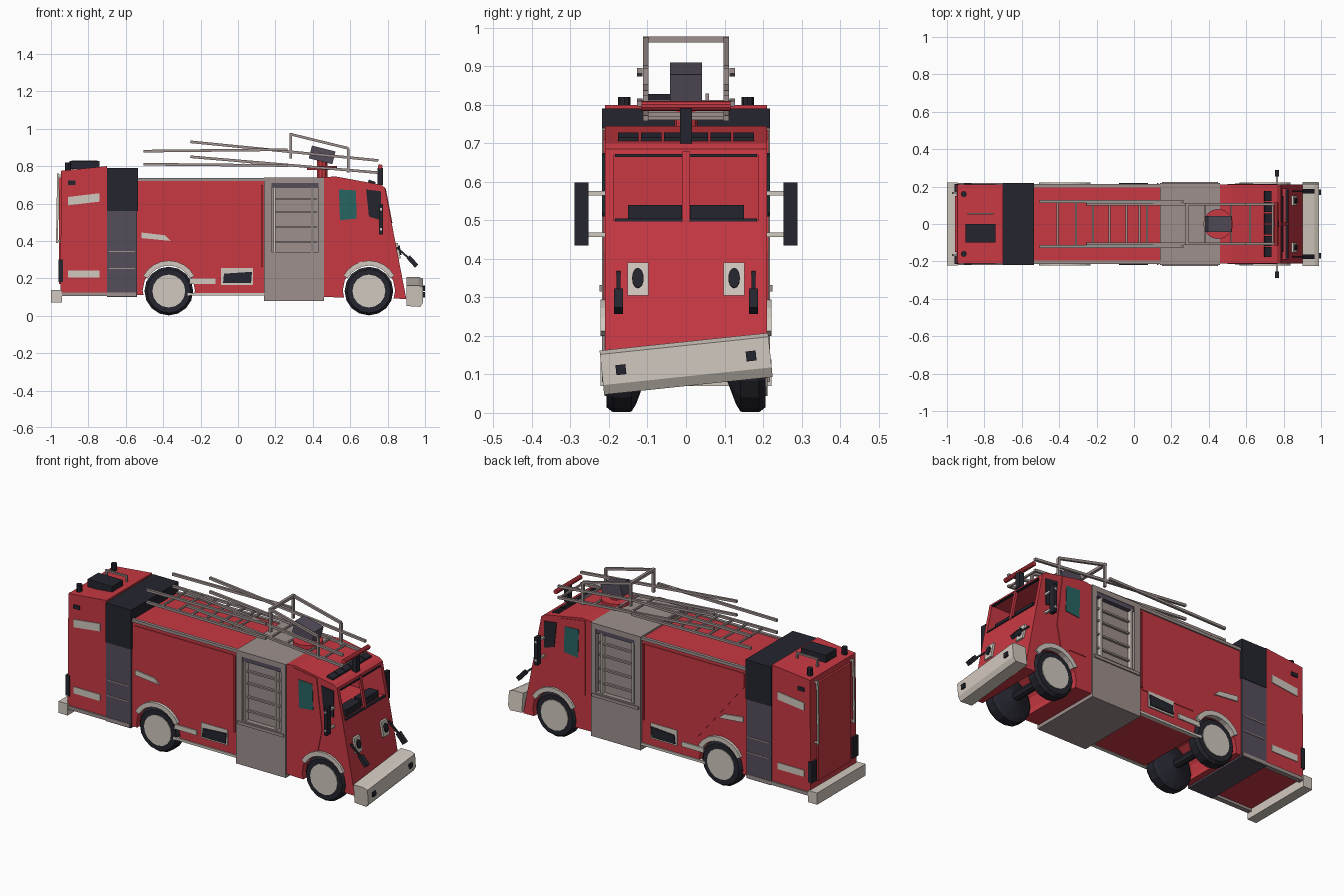
import bpy, bmesh, math
from mathutils import Vector

def mat(name, r, g, b):
    m = bpy.data.materials.new(name)
    m.diffuse_color = (r, g, b, 1)
    return m

RED = mat("red", 0.58, 0.04, 0.055)
DARK = mat("dark", 0.018, 0.018, 0.028)
SLATE = mat("slate", 0.09, 0.075, 0.105)
GREY = mat("warm_grey", 0.34, 0.28, 0.27)
WHITE = mat("off_white", 0.64, 0.58, 0.52)
TEAL = mat("teal", 0.02, 0.13, 0.12)

def finish(name, bm, m):
    bmesh.ops.recalc_face_normals(bm, faces=bm.faces)
    me = bpy.data.meshes.new(name)
    bm.to_mesh(me)
    bm.free()
    ob = bpy.data.objects.new(name, me)
    bpy.context.collection.objects.link(ob)
    if m:
        me.materials.append(m)
    return ob

def prism(name, pts, y0, y1, m):
    """Side profile (x, z) pushed from y0 to y1."""
    bm = bmesh.new()
    f = bm.faces.new([bm.verts.new((x, y0, z)) for x, z in pts])
    new = bmesh.ops.extrude_face_region(bm, geom=[f])["geom"]
    bmesh.ops.translate(bm, vec=(0, y1 - y0, 0), verts=[v for v in new if isinstance(v, bmesh.types.BMVert)])
    return finish(name, bm, m)

def rect(x0, x1, z0, z1):
    return [(x0, z0), (x1, z0), (x1, z1), (x0, z1)]

def box(name, x0, x1, y0, y1, z0, z1, m):
    return prism(name, rect(x0, x1, z0, z1), y0, y1, m)

def pair(name, pts, y0, y1, m):
    for s in (-1, 1):
        prism(name, pts, s * y0, s * y1, m)

def bar(name, a, b, w, m):
    a, b = Vector(a), Vector(b)
    bm = bmesh.new()
    bmesh.ops.create_cube(bm, size=1)
    ob = finish(name, bm, m)
    ob.scale = (w, w, (b - a).length)
    ob.rotation_euler = (b - a).to_track_quat('Z', 'Y').to_euler()
    ob.location = (a + b) / 2
    return ob

def disc(name, loc, r, depth, m, rot=(0, 0, 0), n=16):
    bm = bmesh.new()
    bmesh.ops.create_cone(bm, cap_ends=True, segments=n, radius1=r, radius2=r, depth=depth)
    ob = finish(name, bm, m)
    ob.location, ob.rotation_euler = loc, rot
    return ob

def cut(ob, *cutters):
    for c in cutters:
        md = ob.modifiers.new("cut", 'BOOLEAN')
        md.operation, md.solver, md.object = 'DIFFERENCE', 'EXACT', c
    bpy.context.view_layer.update()
    ev = ob.evaluated_get(bpy.context.evaluated_depsgraph_get())
    me = bpy.data.meshes.new_from_object(ev)
    ob.modifiers.clear()
    ob.data = me
    for c in cutters:
        bpy.data.objects.remove(c)

def arc(cx, cz, r, a0, a1, n=8):
    return [(cx + r * math.cos(math.radians(a0 + (a1 - a0) * i / n)),
             cz + r * math.sin(math.radians(a0 + (a1 - a0) * i / n))) for i in range(n + 1)]

def well(x):
    return prism("wheel_well", arc(x, 0.135, 0.14, 0, 337.5, 15), -0.3, 0.3, DARK)

# Rear cabin and dark locker
prism("rear_cabin", [(-0.95, 0.12), (-0.70, 0.12), (-0.70, 0.80), (-0.945, 0.775)], -0.21, 0.21, RED)
box("locker_lower", -0.70, -0.54, -0.215, 0.215, 0.10, 0.56, SLATE)
box("locker_upper", -0.70, -0.535, -0.218, 0.218, 0.56, 0.79, DARK)
for z in (0.25, 0.34):
    pair("locker_seam", rect(-0.69, -0.55, z, z + 0.006), 0.21, 0.218, GREY)

# Main body with rear wheel wells
body = box("main_body", -0.54, 0.14, -0.205, 0.205, 0.11, 0.73, RED)
cut(body, well(-0.37))
pair("body_raised_panel", [(-0.22, 0.25), (0.12, 0.25), (0.12, 0.70), (-0.52, 0.70), (-0.52, 0.62)], 0.2, 0.209, RED)
pair("roof_trim", rect(-0.54, 0.14, 0.72, 0.737), 0.195, 0.213, GREY)
pair("body_pipe", rect(0.122, 0.132, 0.26, 0.70), 0.2, 0.218, RED)
pair("body_sill", rect(-0.27, 0.14, 0.108, 0.122), 0.19, 0.212, WHITE)

# Grey equipment bay with shelved recess
bay = box("equipment_bay", 0.14, 0.46, -0.218, 0.218, 0.08, 0.74, GREY)
cut(bay, *[box("bay_cutter", 0.18, 0.43, min(s * .19, s * .3), max(s * .19, s * .3), 0.34, 0.71, GREY) for s in (-1, 1)])
pair("shutter_roll", rect(0.18, 0.43, 0.685, 0.71), 0.185, 0.215, SLATE)
for z in (0.39, 0.47, 0.55, 0.62):
    pair("bay_shelf", rect(0.19, 0.42, z, z + 0.01), 0.185, 0.203, GREY)
for x in (0.19, 0.39):
    pair("bay_rail", rect(x, x + 0.01, 0.34, 0.69), 0.19, 0.215, WHITE)
pair("bay_step", rect(0.15, 0.45, 0.315, 0.332), 0.21, 0.225, GREY)

# Driver cab, open behind the windscreen
cab = prism("driver_cab", [(0.46, 0.10), (0.90, 0.09), (0.785, 0.685), (0.765, 0.70), (0.52, 0.745), (0.46, 0.74)], -0.21, 0.21, RED)
cabin = prism("cabin_cutter", [(0.50, 0.50), (0.95, 0.50), (0.95, 0.67), (0.50, 0.67)], -0.188, 0.188, RED)
cut(cab, well(0.70), cabin)

def fx(z):
    return 0.90 - (z - 0.09) * 0.193

def slope_plate(name, y0, y1, z0, z1, t, m):
    return prism(name, [(fx(z0) - 0.01, z0), (fx(z0) + t, z0), (fx(z1) + t, z1), (fx(z1) - 0.01, z1)], y0, y1, m)

slope_plate("windscreen_post", -0.009, 0.009, 0.495, 0.68, 0.004, RED)
slope_plate("windscreen_top_seal", -0.185, 0.185, 0.664, 0.672, 0.004, DARK)
slope_plate("windscreen_base_seal", -0.185, 0.185, 0.497, 0.505, 0.004, DARK)
for s in (-1, 1):
    box("dashboard", 0.74, 0.80, min(s * .01, s * .15), max(s * .01, s * .15), 0.50, 0.54, DARK)
pair("cab_door", [(0.50, 0.30), (0.60, 0.30), (0.66, 0.27), (0.69, 0.42), (0.655, 0.71), (0.50, 0.735)], 0.2, 0.214, RED)
pair("door_window", [(0.545, 0.51), (0.635, 0.52), (0.63, 0.67), (0.54, 0.675)], 0.205, 0.217, TEAL)
pair("quarter_window", [(0.70, 0.53), (0.765, 0.51), (0.765, 0.665), (0.685, 0.675)], 0.2, 0.214, DARK)
for i in range(6):
    y = -0.15 + i * 0.06
    prism("roof_lamp", [(0.69, 0.70), (0.735, 0.70), (0.735, 0.715), (0.70, 0.728)], y - 0.027, y + 0.027, DARK)

# Mirrors, headlights and feeler rods
rake = math.radians(79)
for s in (-1, 1):
    box("mirror", 0.755, 0.775, min(s * .253, s * .289), max(s * .253, s * .289), 0.435, 0.598, DARK)
    for z in (0.463, 0.57):
        bar("mirror_arm", (0.765, s * 0.20, z), (0.765, s * 0.29, z), 0.012, WHITE)
    slope_plate("headlight_frame", s * 0.125 - 0.027, s * 0.125 + 0.027, 0.305, 0.39, 0.012, WHITE)
    d = disc("headlight_lens", (fx(0.347) + 0.013, s * 0.125, 0.35), 1, 1, DARK, (0, rake, 0))
    d.scale = (0.026, 0.015, 0.012)
    bar("feeler_rod", (fx(0.36), s * 0.175, 0.365), (0.945, s * 0.175, 0.28), 0.01, DARK)
    bar("feeler_tip", (0.91, s * 0.175, 0.315), (0.955, s * 0.175, 0.265), 0.024, DARK)

# Crooked front bumper, rear bumper, skirt
tilt = math.radians(6)
parts = [prism("front_bumper", [(0.90, -0.055), (0.975, -0.06), (0.99, -0.035), (0.99, 0.045), (0.965, 0.055), (0.90, 0.055)], -0.22, 0.22, WHITE)]
for y in (-0.17, 0.17):
    parts.append(box("bumper_lamp", 0.98, 1.0, y - 0.013, y + 0.013, -0.013, 0.013, DARK))
for p in parts:
    p.location.z, p.rotation_euler.x = 0.13, tilt
box("rear_bumper", -1.0, -0.942, -0.222, 0.222, 0.07, 0.138, WHITE)
pair("rear_skirt", rect(-0.945, -0.545, 0.105, 0.125), 0.19, 0.218, GREY)

# Wheels and white arches
PROFILE = [(0.03, 0.10), (0.11, 0.13), (0.129, 0.142), (0.13, 0.19), (0.117, 0.207), (0.088, 0.207), (0.085, 0.200), (0.03, 0.20)]
for x in (-0.37, 0.70):
    for s in (-1, 1):
        bm = bmesh.new()
        rings = [[bm.verts.new((x + r * math.cos(i * math.pi / 8), s * y, 0.132 + r * math.sin(i * math.pi / 8)))
                  for i in range(16)] for r, y in PROFILE]
        for a, b in zip(rings, rings[1:]):
            for i in range(16):
                bm.faces.new((a[i], a[i - 1], b[i - 1], b[i]))
        bm.faces.new(rings[0])
        bm.faces.new(rings[-1])
        finish("tyre", bm, DARK)
        disc("wheel_hub", (x, s * 0.202, 0.132), 0.088, 0.018, WHITE, (math.pi / 2, 0, 0))
    disc("axle", (x, 0, 0.132), 0.025, 0.28, DARK, (math.pi / 2, 0, 0), 8)
    pair("wheel_arch", arc(x, 0.14, 0.155, 28, 152) + arc(x, 0.14, 0.128, 152, 28), 0.19, 0.222, WHITE)

# Side stripes, lockers and rear lamps
pair("upper_stripe", [(-0.91, 0.59), (-0.74, 0.61), (-0.74, 0.655), (-0.91, 0.635)], 0.205, 0.214, WHITE)
pair("lower_stripe", rect(-0.91, -0.74, 0.205, 0.243), 0.205, 0.214, WHITE)
pair("body_stripe", [(-0.515, 0.415), (-0.36, 0.40), (-0.39, 0.43), (-0.515, 0.445)], 0.2, 0.212, WHITE)
pair("sill_stripe", rect(-0.26, -0.12, 0.17, 0.198), 0.2, 0.212, WHITE)
pair("vent_frame", rect(-0.09, 0.08, 0.165, 0.255), 0.2, 0.212, WHITE)
pair("vent", [(-0.08, 0.175), (0.07, 0.175), (0.075, 0.235), (-0.075, 0.225)], 0.2, 0.218, DARK)
pair("side_marker", rect(-0.91, -0.87, 0.70, 0.722), 0.205, 0.216, DARK)
pair("tail_lamp", rect(-0.96, -0.935, 0.18, 0.30), 0.165, 0.214, DARK)
box("rear_door", -0.957, -0.94, -0.15, 0.15, 0.17, 0.74, RED)
for y in (-0.165, 0.165):
    bar("rear_grab_rail", (-0.968, y, 0.39), (-0.962, y, 0.76), 0.01, WHITE)
    for z in (0.40, 0.75):
        bar("grab_rail_stub", (-0.967, y, z), (-0.94, y, z), 0.01, WHITE)

# Rear roof hatch, beacons and handle
box("roof_hatch", -0.90, -0.74, -0.10, 0.0, 0.785, 0.828, DARK)
for y in (-0.16, 0.16):
    disc("rear_beacon", (-0.91, y, 0.795), 0.016, 0.05, DARK, n=8)
bar("roof_handle", (-0.89, 0.055, 0.825), (-0.75, 0.055, 0.825), 0.01, GREY)
for x in (-0.885, -0.755):
    bar("roof_handle_post", (x, 0.055, 0.77), (x, 0.055, 0.825), 0.01, GREY)

# Roof ladders with rungs
def lower_z(x):
    return 0.85 - 0.085 * (x + 0.25)

for s in (-1, 1):
    bar("long_ladder_rail", (-0.505, s * 0.12, 0.81), (0.265, s * 0.12, 0.803), 0.014, GREY)
    bar("long_ladder_top", (-0.505, s * 0.12, 0.88), (0.265, s * 0.12, 0.888), 0.014, GREY)
    bar("short_ladder_rail", (-0.255, s * 0.105, 0.85), (0.75, s * 0.105, 0.765), 0.014, GREY)
    bar("short_ladder_top", (-0.255, s * 0.105, 0.93), (0.75, s * 0.105, 0.83), 0.014, GREY)
    # Gantry side frames
    loop = [(0.283, 0.84), (0.283, 0.97), (0.59, 0.895), (0.59, 0.765)]
    for a, b in zip(loop, loop[1:]):
        bar("gantry_side", (a[0], s * 0.105, a[1]), (b[0], s * 0.105, b[1]), 0.014, GREY)
bar("gantry_crossbar", (0.283, -0.112, 0.97), (0.283, 0.112, 0.97), 0.016, GREY)
for x in (-0.41, -0.31, -0.22, -0.13, -0.04, 0.03, 0.07):
    bar("long_ladder_rung", (x, -0.12, 0.808), (x, 0.12, 0.808), 0.01, GREY)
for x in (0.28, 0.38, 0.52, 0.62, 0.74):
    bar("short_ladder_rung", (x, -0.105, lower_z(x)), (x, 0.105, lower_z(x)), 0.01, GREY)

# Roof turret and red light bar
disc("turret_ring", (0.45, 0, 0.79), 0.08, 0.022, RED)
disc("turret_post", (0.45, 0, 0.775), 0.03, 0.12, RED, n=10)
t = box("turret_box", -0.065, 0.065, -0.042, 0.042, -0.035, 0.035, SLATE)
t.location, t.rotation_euler = (0.45, 0, 0.86), (0, math.radians(14), 0)
disc("light_bar", (0.76, 0, 0.797), 0.013, 0.23, RED, (math.pi / 2, 0, 0), 10)
box("light_bar_mount", 0.745, 0.775, -0.016, 0.016, 0.70, 0.79, DARK)
